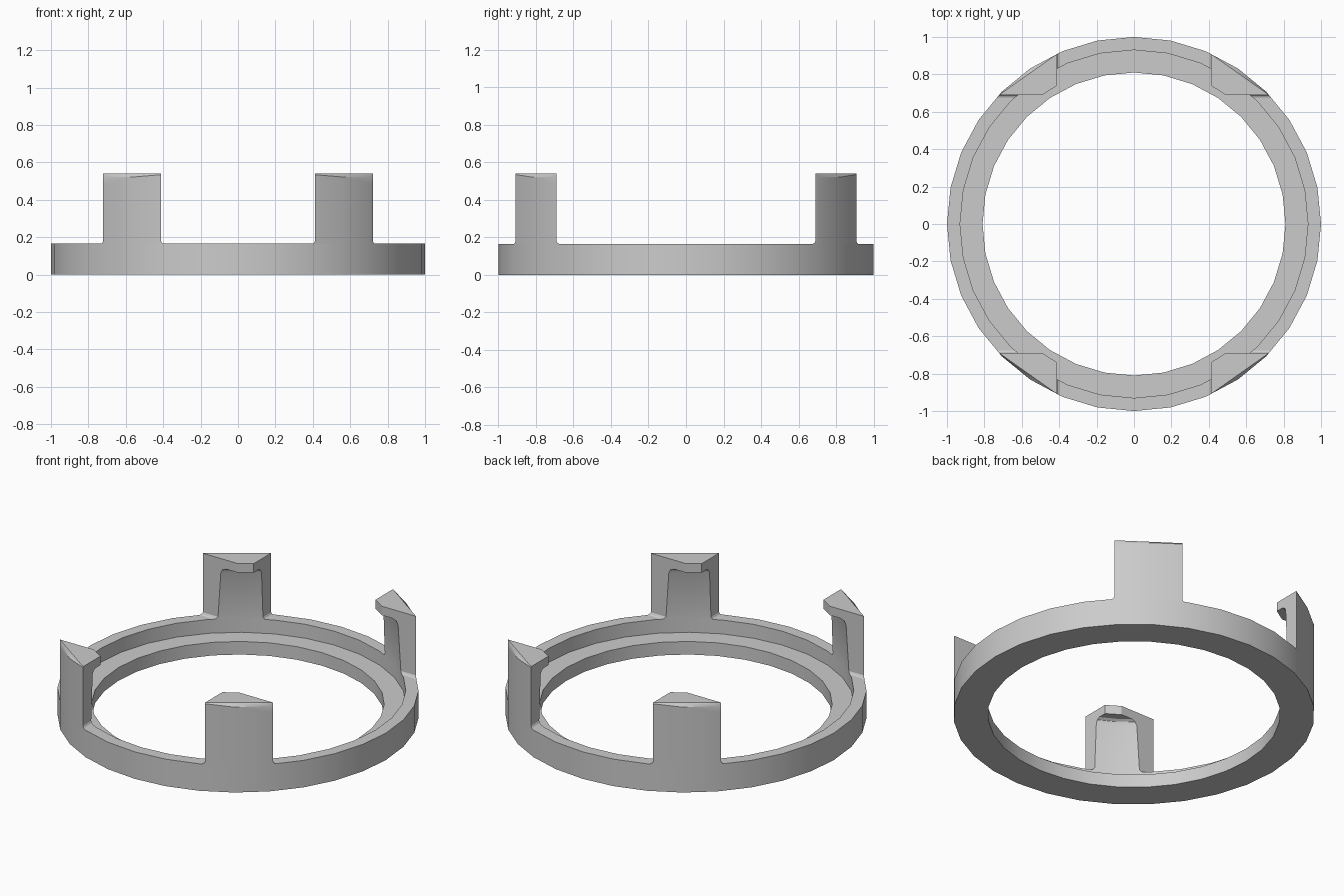
import bpy, bmesh
from math import pi, sin, cos, acos, asin, radians

if "Cube" in bpy.data.objects:
    bpy.data.objects.remove(bpy.data.objects["Cube"])

SEG = 32
STEP = 2 * pi / SEG
RING_TOP, LEDGE, HOOK_Z, TOP = 0.165, 0.08, 0.485, 0.54
SIDE_X, SIDE_Y = 0.412, 0.69      # planes that cut the sides of each post

grey = bpy.data.materials.new("grey plastic")
grey.use_nodes = True
colour = (0.6, 0.6, 0.6, 1)
grey.diffuse_color = colour
grey.node_tree.nodes["Principled BSDF"].inputs["Base Color"].default_value = colour


def finish(bm, name):
    bmesh.ops.recalc_face_normals(bm, faces=bm.faces)
    mesh = bpy.data.meshes.new(name)
    bm.to_mesh(mesh)
    bm.free()
    mesh.materials.append(grey)
    obj = bpy.data.objects.new(name, mesh)
    bpy.context.collection.objects.link(obj)
    bpy.ops.object.select_all(action='DESELECT')
    obj.select_set(True)
    bpy.context.view_layer.objects.active = obj
    bpy.ops.object.shade_smooth_by_angle(angle=radians(30))


def loft(bm, loops, closed=False):
    """Bridge equal-length closed loops of points, optionally back to the first."""
    rows = [[bm.verts.new(p) for p in loop] for loop in loops]
    pairs = list(zip(rows, rows[1:])) + ([(rows[-1], rows[0])] if closed else [])
    for a, b in pairs:
        for i in range(len(a)):
            j = (i + 1) % len(a)
            bm.faces.new((a[i], a[j], b[j], b[i]))
    return rows


def rim(r, t):
    """Point at angle t on the many-sided ring of radius r."""
    d = r * cos(STEP / 2) / cos(t % STEP - STEP / 2)
    return d * cos(t), d * sin(t)


def arc(r, inner_angles, grow=0):
    """Part of the ring between the two side planes."""
    low, high = asin((SIDE_Y - grow) / r), acos((SIDE_X - grow) / r)
    for _ in range(4):
        x, y = rim(r, low)
        low += (SIDE_Y - grow - y) / x
        x, y = rim(r, high)
        high += (x - SIDE_X + grow) / y
    return [rim(r, t) for t in [low] + inner_angles + [high]]


# Ring with an inner ledge
bm = bmesh.new()
profile = [(1, 0), (1, RING_TOP), (0.93, RING_TOP), (0.93, LEDGE), (0.81, LEDGE), (0.81, 0)]
loft(bm, [[(r * cos(i * STEP), r * sin(i * STEP), z) for i in range(SEG)]
          for r, z in profile], closed=True)
finish(bm, "stepped_ring")

# Four clip posts: a curved wall flared at its foot, and an inward hook on top
outer_angles, inner_angles = [4 * STEP, 5 * STEP], [5 * STEP]
wall = [(RING_TOP, 0.014, 0.93), (0.169, 0.006, 0.93), (0.179, 0, 0.93),
        (0.455, 0, 0.918), (0.475, 0, 0.91), (HOOK_Z, 0, 0.895)]

for sx, xname in ((1, "left"), (-1, "right")):
    for sy, yname in ((-1, "front"), (1, "back")):
        def place(points, heights):
            return [(sx * x, sy * y, z) for (x, y), z in zip(points, heights)]

        bm = bmesh.new()
        loops = []
        for z, grow, r in wall:
            points = arc(1, outer_angles, grow) + arc(r, inner_angles, grow)[::-1]
            loops.append(place(points, [z] * len(points)))
        loft(bm, loops)
        finish(bm, f"{yname}_{xname}_post")

        # Hook with a corner cut off inside and a sloped outer top edge
        bm = bmesh.new()
        curve = arc(1, outer_angles)
        corner = [(SIDE_X, 0.74), (0.49, SIDE_Y)]
        (x0, y0), (x1, y1) = curve[0], curve[-1]
        n = len(curve) - 1
        chord = [(x0 + (x1 - x0) * i / n, y0 + (y1 - y0) * i / n) for i in range(n + 1)]
        shoulder = [0.534] + [0.522] * (n - 1) + [0.534] + [0.534] * 2
        rows = loft(bm, [place(curve + corner, [HOOK_Z] * (n + 3)),
                         place(curve + corner, shoulder),
                         place(chord + corner, [TOP] * (n + 3))])
        bm.faces.new(rows[0])
        bm.faces.new(rows[-1])
        finish(bm, f"{yname}_{xname}_hook")
